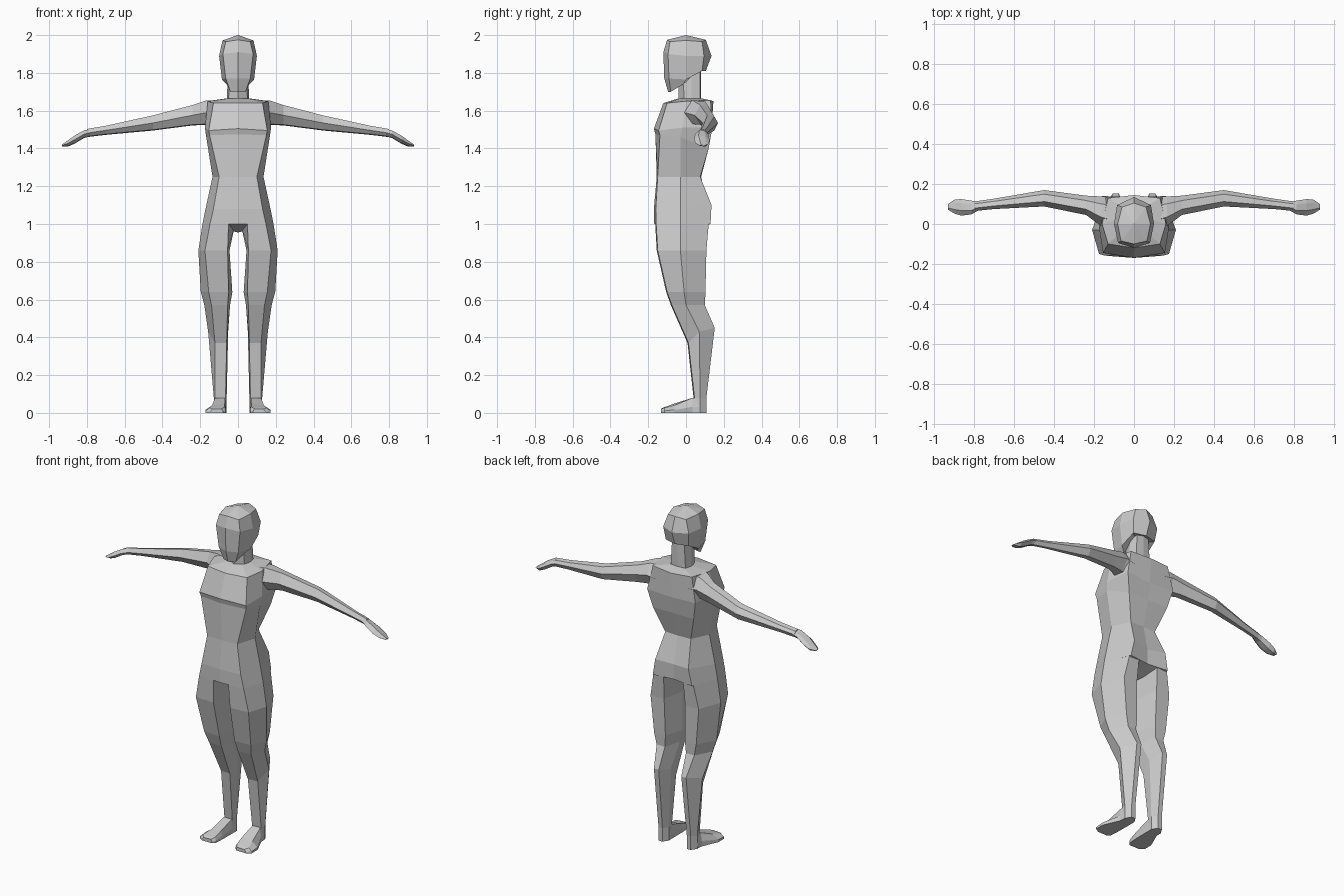
import bpy, bmesh
from mathutils import Vector

grey = bpy.data.materials.new("plain grey")
grey.diffuse_color = (0.6, 0.6, 0.6, 1)


def loft(name, rings, closed=True, tip=None, end=None):
    """Bridge rings of points, cap both ends (flat or to a point), mirror in x."""
    bm = bmesh.new()
    for s in (1, -1):
        vs = [[bm.verts.new((s * x, y, z)) for x, y, z in r] for r in rings]
        n = len(rings[0])
        span = range(n if closed else n - 1)
        for a, b in zip(vs, vs[1:]):
            for i in span:
                j = (i + 1) % n
                bm.faces.new((a[i], a[j], b[j], b[i]))
        for ring, point in ((vs[0], tip), (vs[-1], end)):
            if point:
                c = bm.verts.new((s * point[0], point[1], point[2]))
                for i in span:
                    bm.faces.new((ring[i], ring[(i + 1) % n], c))
            else:
                bm.faces.new(ring)
    bmesh.ops.remove_doubles(bm, verts=bm.verts, dist=0.0005)
    bmesh.ops.recalc_face_normals(bm, faces=bm.faces)
    me = bpy.data.meshes.new(name)
    bm.to_mesh(me)
    bm.free()
    me.materials.append(grey)
    ob = bpy.data.objects.new(name, me)
    bpy.context.collection.objects.link(ob)
    return ob


# Half rings run: centre front, front corner, side, back corner, centre back
# Torso, collar down to the crotch
loft("torso", [
    [(0, -.04, 1.665), (.05, -.03, 1.665), (.06, .03, 1.665), (.05, .08, 1.665), (0, .085, 1.665)],
    [(0, -.12, 1.64), (.13, -.10, 1.64), (.16, 0, 1.65), (.13, .13, 1.655), (0, .145, 1.65)],
    [(0, -.17, 1.505), (.155, -.145, 1.495), (.175, -.02, 1.51), (.16, .14, 1.51), (0, .135, 1.5)],
    [(0, -.162, 1.475), (.15, -.138, 1.47), (.168, -.03, 1.46), (.135, .12, 1.4), (0, .12, 1.4)],
    [(0, -.155, 1.25), (.10, -.15, 1.25), (.135, -.03, 1.25), (.085, .075, 1.25), (0, .08, 1.25)],
    [(0, -.17, 1.08), (.13, -.16, 1.08), (.172, -.03, 1.08), (.11, .135, 1.1), (0, .115, 1.09)],
    [(0, -.168, 1.0), (.148, -.158, 1.0), (.188, -.03, 1.0), (.13, .13, 1.0), (0, .115, 1.0)],
], closed=False, end=(0, -.02, .955))

# Neck
loft("neck", [
    [(0, -.04, 1.80), (.045, -.015, 1.80), (.052, .03, 1.82), (.04, .075, 1.82), (0, .08, 1.82)],
    [(0, -.04, 1.65), (.05, -.01, 1.65), (.06, .03, 1.65), (.05, .075, 1.65), (0, .08, 1.65)],
], closed=False)

# Head, crown down to the jaw
loft("head", [
    [(0, -.10, 1.975), (.065, -.085, 1.965), (.082, 0, 1.972), (.06, .085, 1.965), (0, .105, 1.975)],
    [(0, -.12, 1.91), (.08, -.095, 1.90), (.10, 0, 1.89), (.085, .095, 1.89), (0, .135, 1.89)],
    [(0, -.115, 1.77), (.065, -.09, 1.77), (.085, 0, 1.765), (.075, .085, 1.81), (0, .105, 1.81)],
    [(0, -.095, 1.70), (.04, -.08, 1.70), (.06, -.015, 1.74), (.05, .06, 1.81), (0, .08, 1.82)],
], closed=False, tip=(0, 0, 2.0), end=(0, 0, 1.79))


def leg_ring(z, xi, xfi, xfo, xo, yf, ym, yb, zm=0, zb=0):
    """Front inner, front outer, outer, back outer, back inner, inner."""
    return [(xfi, yf, z), (xfo, yf + .005, z), (xo, ym, z + zm),
            (xfo - .015, yb, z + zb), (xfi + .015, yb, z + zb), (xi, ym, z + zm)]


# Legs, hip down to the ankle and heel
loft("leg", [
    leg_ring(1.0, .015, .05, .148, .188, -.163, -.03, .12),
    leg_ring(.86, .045, .055, .175, .21, -.155, -.03, .108),
    leg_ring(.64, .03, .05, .155, .197, -.105, -.01, .103),
    leg_ring(.57, .042, .055, .14, .178, -.08, 0, .10),
    leg_ring(.37, .052, .06, .122, .158, .008, .07, .152, .06, .08),
    leg_ring(.08, .06, .066, .122, .128, .04, .075, .108),
    leg_ring(0, .06, .066, .122, .128, .03, .075, .108),
])

# Feet: ankle forward to the toes, each section as inner, outer, top pair
def foot_ring(y, xi, xo, z_in, z_out, inset):
    return [(xi, y, 0), (xo, y, 0), (xo, y, z_out * .4),
            (xo - inset, y, z_out), (xi + .008, y, z_in), (xi, y, z_in * .4)]

loft("foot", [
    foot_ring(.07, .061, .127, .08, .08, .006),
    foot_ring(.035, .061, .13, .08, .08, .008),
    foot_ring(-.06, .062, .172, .05, .04, .035),
    foot_ring(-.115, .065, .172, .03, .027, .02),
    foot_ring(-.133, .08, .145, .022, .02, .01),
])


def arm_ring(x, yf, yb, zt, zb, lean=0):
    """Six-sided section: front, front top, back top, back, back low, front low."""
    d, m = yb - yf, (zt + zb) / 2
    return [(x, yf, m), (x, yf + d * .3, zt), (x, yf + d * .75, zt - .006),
            (x + lean, yb, m), (x, yf + d * .75, zb), (x, yf + d * .3, zb + .004)]


# Arms, shoulder out to the fingertips
loft("arm", [
    arm_ring(.11, -.03, .135, 1.655, 1.51),
    arm_ring(.165, -.01, .138, 1.655, 1.525),
    arm_ring(.24, .045, .142, 1.63, 1.522),
    arm_ring(.45, .088, .17, 1.575, 1.495),
    arm_ring(.70, .075, .127, 1.52, 1.472),
    arm_ring(.80, .065, .113, 1.503, 1.46),
])
loft("hand", [
    arm_ring(.78, .068, .113, 1.503, 1.465),
    arm_ring(.815, .048, .117, 1.496, 1.455),
    arm_ring(.865, .042, .125, 1.468, 1.425),
    arm_ring(.90, .052, .122, 1.443, 1.41),
    arm_ring(.932, .072, .10, 1.42, 1.411),
])
